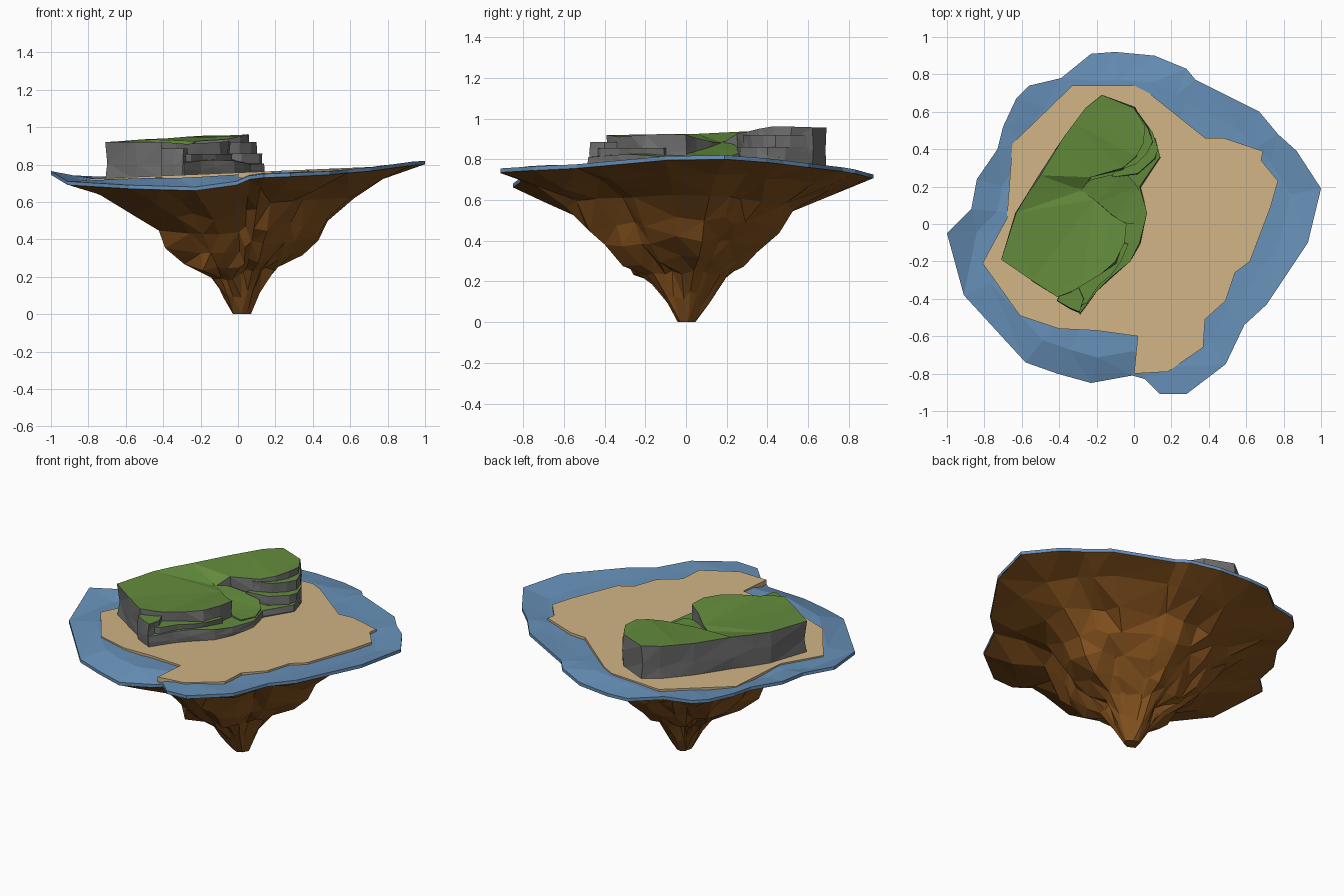
import bpy, bmesh, random
from math import sin, cos, atan2

if "Cube" in bpy.data.objects:
    bpy.data.objects.remove(bpy.data.objects["Cube"])
random.seed(4)


def material(name, rgb):
    m = bpy.data.materials.new(name)
    m.diffuse_color = (*rgb, 1)
    m.use_nodes = True
    m.node_tree.nodes["Principled BSDF"].inputs["Base Color"].default_value = m.diffuse_color
    return m


BLUE = material("water blue", (0.135, 0.28, 0.48))
SAND = material("sand tan", (0.64, 0.46, 0.235))
GREEN = material("grass green", (0.125, 0.26, 0.045))
GRAY = material("stone gray", (0.16, 0.16, 0.16))
BROWN = material("earth brown", (0.235, 0.085, 0.013))


def finish(name, bm, mats):
    bmesh.ops.recalc_face_normals(bm, faces=bm.faces[:])
    me = bpy.data.meshes.new(name)
    bm.to_mesh(me)
    bm.free()
    for m in mats:
        me.materials.append(m)
    ob = bpy.data.objects.new(name, me)
    bpy.context.collection.objects.link(ob)
    return ob


def bridge(bm, a, b):
    n = len(a)
    for i in range(n):
        bm.faces.new((a[i], a[(i + 1) % n], b[(i + 1) % n], b[i]))


def sand_z(x):
    return 0.757 + 0.042 * x


def prism(name, top, depth_z, mats, rough=0.0):
    """Solid under a closed outline of (x, y, z); cap takes the last material."""
    bm = bmesh.new()
    t = [bm.verts.new(p) for p in top]
    m = [bm.verts.new((x + random.uniform(-rough, rough), y + random.uniform(-rough, rough),
                       z + (depth_z(x) - z) * random.uniform(0.35, 0.65))) for x, y, z in top]
    b = [bm.verts.new((x, y, depth_z(x))) for x, y, z in top]
    bridge(bm, t, m)
    bridge(bm, m, b)
    bm.faces.new(b)
    cap = bm.faces.new(t)
    cap.material_index = len(mats) - 1
    bmesh.ops.triangulate(bm, faces=bm.faces[:])
    return finish(name, bm, mats)


# Ragged island rim
rim = [(1, .19, .82), (.87, .39, .805), (.77, .48, .795), (.67, .60, .78), (.33, .77, .76),
       (.28, .83, .75), (.11, .90, .73), (-.10, .92, .725), (-.23, .91, .725), (-.39, .78, .73),
       (-.56, .74, .735), (-.63, .67, .735), (-.70, .52, .735), (-.73, .40, .735), (-.84, .24, .74),
       (-.87, .08, .74), (-1, -.05, .765), (-.91, -.38, .71), (-.58, -.74, .69), (-.41, -.80, .685),
       (-.23, -.85, .68), (-.01, -.81, .71), (.06, -.83, .74), (.14, -.91, .75), (.28, -.91, .755),
       (.49, -.75, .765), (.59, -.54, .775), (.71, -.43, .785), (.93, -.10, .815)]

# Water: sloping collar with a thin edge
bm = bmesh.new()
low = [bm.verts.new((x, y, z - .02)) for x, y, z in rim]
edge = [bm.verts.new(p) for p in rim]
inner = [bm.verts.new((.84 * x, .84 * y, sand_z(.84 * x) - .012 + random.uniform(-.006, .006)))
         for x, y, z in rim]
hub = bm.verts.new((0, 0, .74))
bridge(bm, low, edge)
bridge(bm, edge, inner)
for i in range(len(inner)):
    bm.faces.new((inner[i], inner[(i + 1) % len(inner)], hub))
bmesh.ops.triangulate(bm, faces=bm.faces[:])
finish("water", bm, [BLUE])

# Hanging rock underside: jittered rings shrinking to a blunt tip
bm = bmesh.new()
prev = [bm.verts.new((.998 * x, .998 * y, z - .019)) for x, y, z in rim]
tip = []
for scale, z, jit in [(.80, .66, .03), (.60, .575, .05), (.49, .46, .07), (.40, .37, .09),
                      (.30, .28, .12), (.19, .225, .12), (.11, .11, .08), (.05, 0, 0)]:
    ring = []
    for x, y, rz in rim:
        a = atan2(y, x)
        s = scale * (1 + random.uniform(-jit, jit) + jit * .8 * sin(5 * a + 4 * scale))
        lift = random.uniform(-.02, .02) if jit else 0
        lift += (rz - .75) * scale ** .5 if jit else 0
        ring.append(bm.verts.new((s * x + .02 * (1 - scale), s * y, z + lift)))
    bridge(bm, prev, ring)
    prev = ring
    if scale < .15:
        tip += ring
bm.faces.new(prev)
bmesh.ops.remove_doubles(bm, verts=tip, dist=.03)
bmesh.ops.triangulate(bm, faces=bm.faces[:])
finish("rock_underside", bm, [BROWN])

# Sand sheet
sand = [(-.33, .74), (-.65, .43), (-.68, .03), (-.81, -.21), (-.61, -.49), (-.40, -.56),
        (-.20, -.57), (.02, -.60), (0, -.80), (.18, -.79), (.37, -.66), (.38, -.51), (.49, -.41),
        (.54, -.26), (.62, -.20), (.73, .09), (.77, .23), (.68, .34), (.69, .39), (.48, .46),
        (.38, .46), (.08, .70), (0, .74)]
prism("sand", [(x, y, sand_z(x)) for x, y in sand], lambda x: sand_z(x) - .03, [SAND])


# Cliff pieces: stone sides with a grass cap
def cliff(name, top, rough=.006):
    prism(name, top, lambda x: sand_z(x) - .012, [GRAY, GREEN], rough)


def level(z, pts):
    return [(x, y, z) for x, y in pts]


cliff("upper_plateau", [
    (-.71, -.19, .92), (-.55, -.30, .92), (-.41, -.39, .92), (-.33, -.36, .915), (-.28, -.33, .91),
    (-.18, -.27, .915), (-.10, -.20, .92), (-.05, -.10, .925), (-.04, 0, .92), (-.12, .05, .905),
    (-.21, .13, .885), (-.28, .18, .88), (-.23, .25, .925), (-.06, .30, .935), (.01, .36, .95),
    (.05, .43, .962), (.06, .52, .96), (0, .62, .957), (-.17, .69, .955), (-.26, .62, .95),
    (-.32, .54, .945), (-.38, .46, .94), (-.50, .26, .935), (-.57, .16, .93), (-.63, .06, .925)], .012)
cliff("lower_shelf", [
    (-.29, -.48, .81), (-.20, -.36, .82), (-.13, -.29, .825), (-.02, -.20, .82), (.03, -.10, .81),
    (.07, .06, .80), (.03, .20, .80), (.14, .36, .805), (.11, .46, .81), (.01, .58, .81),
    (-.20, .40, .82), (-.30, .20, .82), (-.20, -.10, .84), (-.38, -.35, .83)])
cliff("gully_ramp", [
    (-.31, .19, .89), (-.20, .11, .86), (-.10, .03, .835), (-.03, 0, .825), (.02, 0, .815),
    (.05, .10, .806), (.02, .20, .81), (-.05, .28, .835), (-.22, .24, .87)], 0)

# Stepped ledges
cliff("north_middle_ledge", level(.86, [(-.12, .25), (.02, .27), (.11, .35), (.13, .40),
                                        (.10, .49), (.02, .60), (-.05, .40)]))
cliff("north_high_ledge", level(.92, [(-.10, .28), (.01, .32), (.07, .38), (.10, .44),
                                      (.075, .51), (.02, .595), (-.05, .40)]))
cliff("south_ledge", level(.855, [(-.30, -.44), (-.25, -.42), (-.19, -.33), (-.12, -.27),
                                  (-.07, -.20), (-.03, -.11), (-.10, -.08), (-.33, -.33)]))
cliff("south_boulder", level(.885, [(-.41, -.41), (-.34, -.45), (-.29, -.47), (-.27, -.40),
                                    (-.30, -.33), (-.38, -.34)]))
